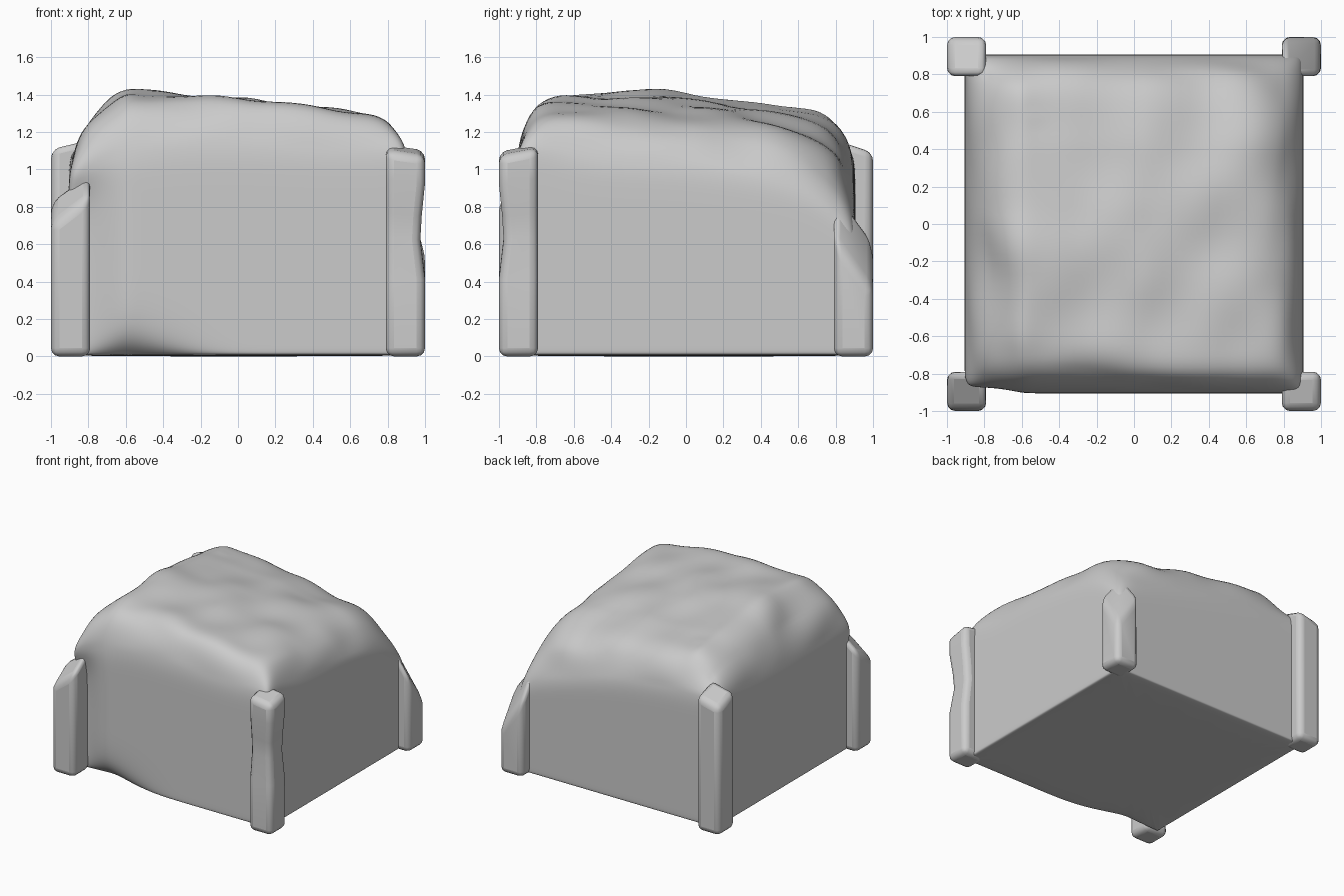
import bpy, bmesh

if "Cube" in bpy.data.objects:
    bpy.data.objects.remove(bpy.data.objects["Cube"])

def make_object(name, bm):
    bmesh.ops.recalc_face_normals(bm, faces=bm.faces)
    me = bpy.data.meshes.new(name)
    bm.to_mesh(me)
    bm.free()
    ob = bpy.data.objects.new(name, me)
    bpy.context.collection.objects.link(ob)
    bpy.context.view_layer.objects.active = ob
    bpy.ops.object.select_all(action='DESELECT')
    ob.select_set(True)
    return ob

def bridge(bm, a, b):
    n = len(a)
    for i in range(n):
        bm.faces.new((a[i], a[(i + 1) % n], b[(i + 1) % n], b[i]))

# Body: weathered top as a coarse height grid (rows front to back)
xs = [-.905, -.81, -.62, -.54, -.2, .2, .6, .81, .905]
ys = [-.905, -.81, -.55, -.1, .3, .6, .81, .905]
heights = [
    [.97, 1.00, 1.07, 1.10, 1.14, 1.12, 1.10, 1.12, 1.12],
    [1.04, 1.22, 1.38, 1.40, 1.40, 1.37, 1.32, 1.29, 1.16],
    [1.00, 1.28, 1.43, 1.42, 1.40, 1.34, 1.32, 1.26, 1.04],
    [.99, 1.29, 1.42, 1.41, 1.39, 1.36, 1.30, 1.23, 1.04],
    [.99, 1.27, 1.36, 1.36, 1.34, 1.32, 1.25, 1.16, .98],
    [1.03, 1.27, 1.39, 1.37, 1.33, 1.28, 1.23, 1.11, .92],
    [1.09, 1.20, 1.31, 1.29, 1.23, 1.15, 1.04, .96, .76],
    [1.12, 1.08, 1.06, 1.06, 1.03, .94, .82, .75, .64],
]
bm = bmesh.new()
nx, ny = len(xs), len(ys)
grid = [[bm.verts.new((x, y, heights[j][i])) for i, x in enumerate(xs)]
        for j, y in enumerate(ys)]
for j in range(ny - 1):
    for i in range(nx - 1):
        bm.faces.new((grid[j][i], grid[j][i + 1], grid[j + 1][i + 1], grid[j + 1][i]))
rim = (grid[0][:-1] + [grid[j][-1] for j in range(ny - 1)]
       + grid[-1][:0:-1] + [grid[j][0] for j in range(ny - 1, 0, -1)])

# Walls, with the worn recess and chipped foot beside the front left post
def wall_ring(fz, z0, scale=1.0):
    ring = []
    for v in rim:
        x, y, z = v.co
        z = z * fz + z0
        if y < -.85 and x < -.7:
            y = -.80
        if y < -.85 and -.7 < x < -.5 and z < .1:
            if z > .02:
                z += .06
            else:
                y = -.78
        ring.append(bm.verts.new((x * scale, y * scale, z)))
    return ring

prev = rim
for args in ((.84, 0), (.4, 0), (0, .05), (0, .012), (0, 0, .97)):
    ring = wall_ring(*args)
    bridge(bm, prev, ring)
    prev = ring
bm.faces.new(prev)
body = make_object("weathered_body", bm)
sub = body.modifiers.new("smooth", 'SUBSURF')
sub.levels = sub.render_levels = 3

# Broad shallow lumps on the top only
group = body.vertex_groups.new(name="top")
group.add([j * nx + i for j in range(1, ny - 1) for i in range(1, nx - 1)], 1, 'REPLACE')
clouds = bpy.data.textures.new("lumps", 'CLOUDS')
clouds.noise_scale, clouds.noise_depth = .35, 0
lumps = body.modifiers.new("lumps", 'DISPLACE')
lumps.texture, lumps.vertex_group = clouds, "top"
lumps.strength, lumps.mid_level = .06, .5
bpy.ops.object.shade_smooth()

# Corner posts: top heights given as outer, x side, y side, inner
def corner_post(name, sx, sy, tops, dent=0):
    bm = bmesh.new()
    corners = ((1, 1), (1, .79), (.79, .79), (.79, 1))
    outer, xside, yside, inner = tops
    top = (outer, xside, inner, yside)
    levels = [(0, 0), (1, 0)]
    if dent:
        levels[1:1] = [(.38, 0), (.58, dent), (.7, dent * .7), (.86, 0)]
    prev = first = None
    for t, d in levels:
        ring = []
        for k, (cx, cy) in enumerate(corners):
            px = cx - d if cx == 1 else cx
            py = cy - d if cy == 1 else cy
            ring.append(bm.verts.new((sx * px, sy * py, top[k] * t)))
        if prev:
            bridge(bm, prev, ring)
        else:
            first = ring
        prev = ring
    bm.faces.new(first)
    bm.faces.new(prev)
    ob = make_object(name, bm)
    bev = ob.modifiers.new("worn_edges", 'BEVEL')
    bev.width, bev.segments = .045, 3
    bev.limit_method, bev.angle_limit = 'ANGLE', .6
    bpy.ops.object.shade_smooth_by_angle(angle=1.0)

corner_post("front_right_post", 1, -1, (1.07, 1.11, 1.10, 1.14), .025)
corner_post("front_left_post", -1, -1, (.70, .84, .86, 1.0))
corner_post("back_left_post", -1, 1, (1.05, 1.12, 1.10, 1.17))
corner_post("back_right_post", 1, 1, (.34, .63, .63, .92))
